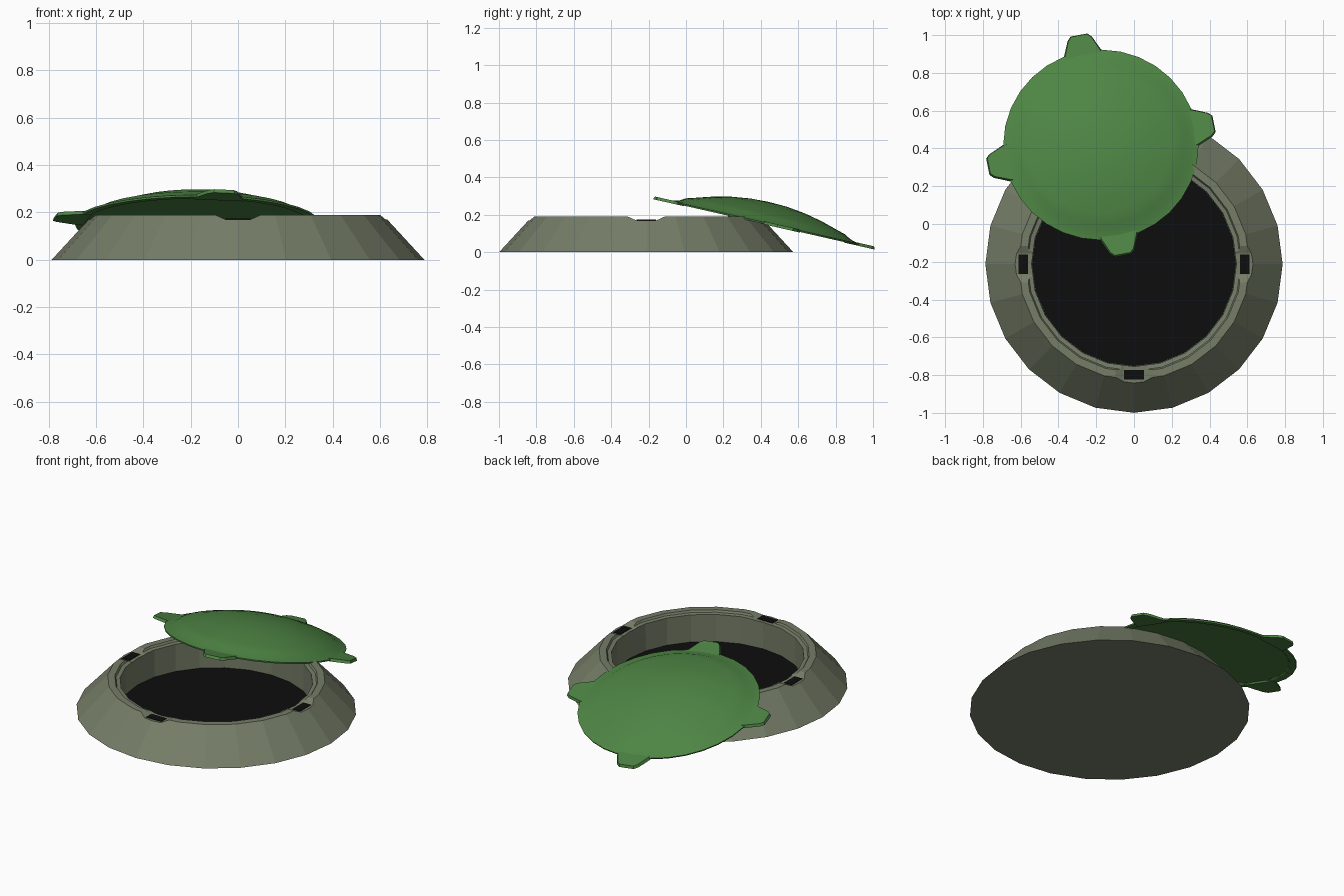
import bpy, bmesh, math
from mathutils import Matrix, Vector

if "Cube" in bpy.data.objects:
    bpy.data.objects.remove(bpy.data.objects["Cube"])

BASE_Y = -0.2125


def material(name, rgb):
    m = bpy.data.materials.new(name)
    m.diffuse_color = (*rgb, 1)
    m.use_nodes = True
    m.node_tree.nodes["Principled BSDF"].inputs["Base Color"].default_value = m.diffuse_color
    return m


GREY = material("olive_grey", (0.178, 0.205, 0.136))
GREEN = material("green", (0.076, 0.235, 0.058))
BLACK = material("black", (0.004, 0.004, 0.004))


def finish(name, bm, mat):
    bmesh.ops.remove_doubles(bm, verts=bm.verts, dist=1e-5)
    bmesh.ops.recalc_face_normals(bm, faces=bm.faces)
    mesh = bpy.data.meshes.new(name)
    bm.to_mesh(mesh)
    bm.free()
    if mat:
        mesh.materials.append(mat)
    ob = bpy.data.objects.new(name, mesh)
    bpy.context.collection.objects.link(ob)
    return ob


def revolve(bm, profile, sides):
    """Turn an (r, z) profile around z; r = 0 at an end closes it."""
    rings = []
    for r, z in profile:
        if r == 0:
            rings.append([bm.verts.new((0, 0, z))] * sides)
        else:
            rings.append([bm.verts.new((r * math.cos(a), r * math.sin(a), z))
                          for a in (2 * math.pi * i / sides for i in range(sides))])
    for lo, hi in zip(rings, rings[1:]):
        for i in range(sides):
            j = (i + 1) % sides
            bm.faces.new(list(dict.fromkeys((lo[i], lo[j], hi[j], hi[i]))))


def prism(bm, bottom, top):
    """Solid between two matching outlines."""
    a = [bm.verts.new(p) for p in bottom]
    b = [bm.verts.new(p) for p in top]
    bm.faces.new(a[::-1])
    bm.faces.new(b)
    for i in range(len(a)):
        j = (i + 1) % len(a)
        bm.faces.new((a[i], a[j], b[j], b[i]))


def four_times(points):
    """The same outlines at each quarter turn."""
    for k in range(4):
        rot = Matrix.Rotation(k * math.pi / 2, 3, 'Z')
        yield [[rot @ Vector(p) for p in loop] for loop in points]


# sloped ring base with a stepped inner lip
bm = bmesh.new()
revolve(bm, [(0, 0), (0.787, 0), (0.612, 0.19), (0.572, 0.19), (0.565, 0.178),
             (0.542, 0.175), (0.54, 0.004), (0, 0.004)], 24)
base = finish("base_ring", bm, GREY)
base.location.y = BASE_Y

# shallow notches in the rim for the lid tabs
bm = bmesh.new()
section = [(-0.055, 0.171), (0.055, 0.171), (0.13, 0.205), (-0.13, 0.205)]
for inner, outer in four_times([[(0.5, y, z) for y, z in section],
                                [(0.72, y, z) for y, z in section]]):
    prism(bm, inner, outer)
cutter = finish("notch_cutter", bm, None)
cutter.location.y = BASE_Y
cutter.hide_render = True
mod = base.modifiers.new("notches", 'BOOLEAN')
mod.operation = 'DIFFERENCE'
mod.solver = 'EXACT'
mod.object = cutter
bpy.context.view_layer.objects.active = base
bpy.ops.object.modifier_apply(modifier=mod.name)
bpy.data.objects.remove(cutter)

# black slots in the notches
bm = bmesh.new()
rect = [(0.56, -0.052), (0.612, -0.052), (0.612, 0.052), (0.56, 0.052)]
for low, high in four_times([[(x, y, 0.169) for x, y in rect],
                             [(x, y, 0.174) for x, y in rect]]):
    prism(bm, low, high)
finish("tab_slots", bm, BLACK).location.y = BASE_Y

# dark floor of the opening
bm = bmesh.new()
revolve(bm, [(0, 0.004), (0.5395, 0.004), (0.5395, 0.008), (0, 0.008)], 24)
finish("dark_floor", bm, BLACK).location.y = BASE_Y

# lid placement: turned, then tipped down towards the back
place = (Matrix.Translation((-0.175, 0.417, 0.152))
         @ Matrix.Rotation(math.radians(-12.8), 4, 'X')
         @ Matrix.Rotation(math.radians(11), 4, 'Z'))

# domed lid with a raised centre and flat lip
bm = bmesh.new()
revolve(bm, [(0, 0.007), (0.47, 0.007), (0.48, 0), (0.515, 0), (0.517, 0.008),
             (0.468, 0.022), (0.438, 0.040), (0.38, 0.057), (0.3, 0.081),
             (0.2, 0.103), (0.1, 0.116), (0, 0.12)], 32)
lid = finish("lid", bm, GREEN)
lid.matrix_world = place
bpy.context.view_layer.objects.active = lid
lid.select_set(True)
bpy.ops.object.shade_smooth_by_angle(angle=math.radians(20))
lid.select_set(False)

# four tapered locking tabs
bm = bmesh.new()
shape = [(0.47, -0.11), (0.51, -0.1), (0.59, -0.065), (0.61, -0.045),
         (0.61, 0.045), (0.59, 0.065), (0.51, 0.1), (0.47, 0.11)]
for low, high in four_times([[(x, y, -0.003) for x, y in shape],
                             [(x - 0.006, y * 0.95, 0.013) for x, y in shape]]):
    prism(bm, low, high)
finish("lid_tabs", bm, GREEN).matrix_world = place
